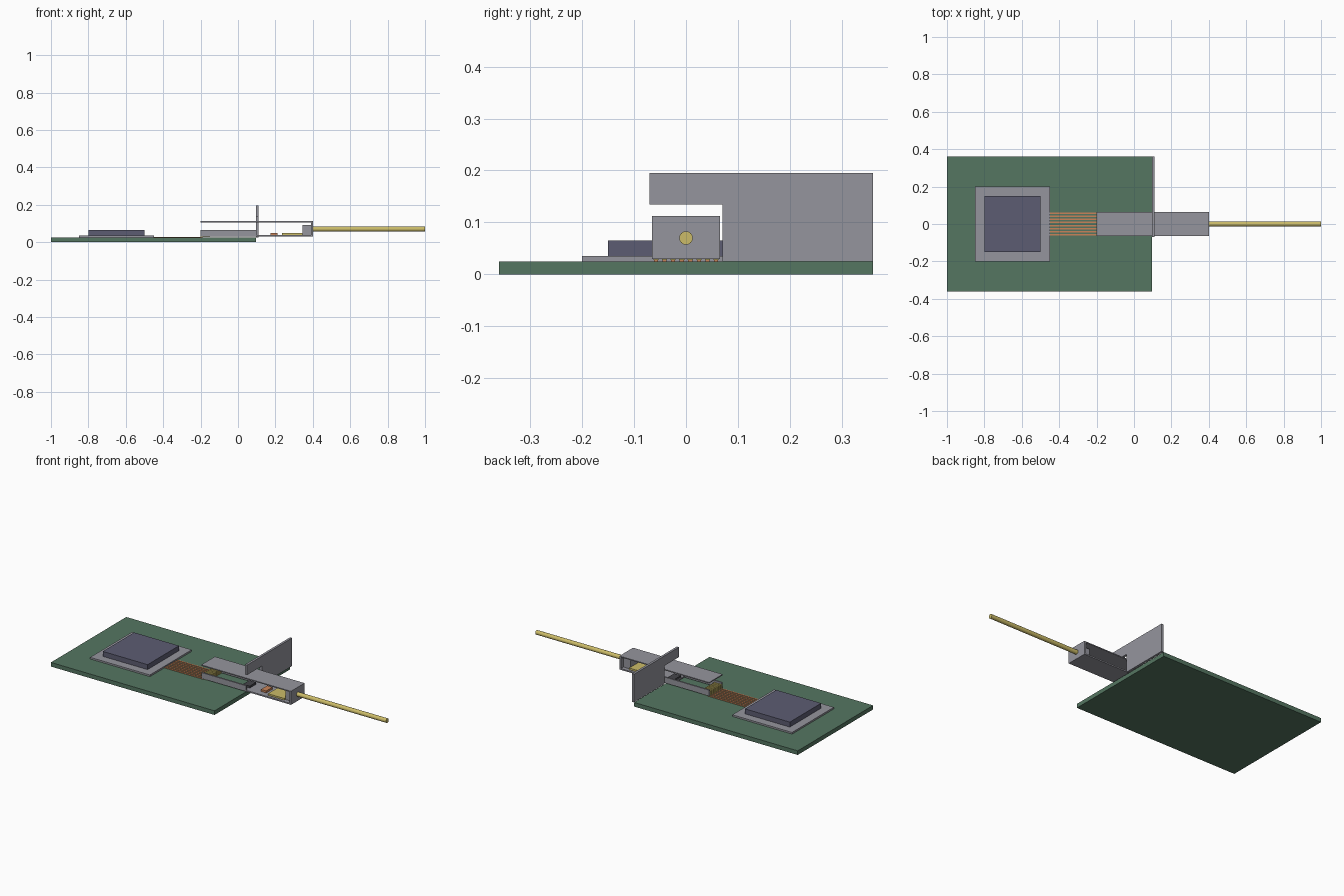
import bpy
import math

cube = bpy.data.objects.get("Cube")
if cube:
    bpy.data.objects.remove(cube, do_unlink=True)


def material(name, r, g, b):
    m = bpy.data.materials.new(name)
    m.use_nodes = True
    m.diffuse_color = (r, g, b, 1)
    m.node_tree.nodes["Principled BSDF"].inputs["Base Color"].default_value = (r, g, b, 1)
    return m


green = material("board green", 0.09, 0.18, 0.12)
grey = material("metal grey", 0.30, 0.30, 0.34)
slate = material("chip slate", 0.107, 0.107, 0.168)
gold = material("gold", 0.60, 0.50, 0.14)
copper = material("copper", 0.58, 0.23, 0.10)
dark = material("dark component", 0.06, 0.06, 0.07)


def finish(name, mat):
    ob = bpy.context.object
    ob.name = name
    ob.data.materials.append(mat)
    return ob


def box(name, mat, x, y, z):
    """Box from (low, high) ranges on each axis."""
    ranges = (x, y, z)
    bpy.ops.mesh.primitive_cube_add(size=1, location=[sum(r) / 2 for r in ranges])
    ob = finish(name, mat)
    for v in ob.data.vertices:
        v.co = [c * (r[1] - r[0]) for c, r in zip(v.co, ranges)]
    return ob


def prism(name, mat, outline, x0, x1):
    """Extrude a (y, z) outline along x."""
    n = len(outline)
    verts = [(x, y, z) for x in (x0, x1) for y, z in outline]
    faces = [list(range(n))[::-1], list(range(n, 2 * n))]
    faces += [(i, (i + 1) % n, (i + 1) % n + n, i + n) for i in range(n)]
    mesh = bpy.data.meshes.new(name)
    mesh.from_pydata(verts, [], faces)
    mesh.materials.append(mat)
    ob = bpy.data.objects.new(name, mesh)
    bpy.context.collection.objects.link(ob)
    return ob


# Circuit board and processor
TOP = 0.025
box("circuit_board", green, (-1, 0.095), (-0.36, 0.36), (0, TOP))
box("chip_substrate", grey, (-0.85, -0.45), (-0.2, 0.2), (TOP, 0.035))
box("chip_die", slate, (-0.8, -0.5), (-0.15, 0.15), (0.035, 0.065))

# Copper traces running to gold contact fingers
for i in range(8):
    y = (i - 3.5) * 0.0165
    box(f"trace_{i}", copper, (-0.45, -0.19), (y - 0.004, y + 0.004), (TOP, 0.028))
    box(f"contact_{i}", gold, (-0.2, -0.15), (y - 0.005, y + 0.005), (0.028, 0.055))

# Receptacle rails
for side, label in ((-1, "right"), (1, "left")):
    ys = sorted((side * 0.056, side * 0.065))
    box(f"rail_{label}", grey, (-0.2, 0.1), ys, (0.03, 0.065))

# Open module shell: floor, lid and end wall
box("module_floor", grey, (0.05, 0.39), (-0.065, 0.065), (0.03, 0.038))
box("module_lid", grey, (-0.2, 0.4), (-0.065, 0.065), (0.106, 0.112))
box("module_end_wall", grey, (0.39, 0.4), (-0.065, 0.065), (0.03, 0.112))

# Components inside the module
box("driver_chip", dark, (0.055, 0.1), (-0.03, 0.03), (0.038, 0.05))
box("laser_chip", copper, (0.175, 0.21), (-0.03, 0.03), (0.038, 0.05))
box("lens_plate", gold, (0.235, 0.345), (-0.05, 0.05), (0.038, 0.048))
box("fibre_ferrule", grey, (0.345, 0.39), (-0.04, 0.04), (0.038, 0.092))

# Faceplate with an arm bridging over the module
prism("faceplate", grey,
      [(0.36, TOP), (0.36, 0.195), (-0.07, 0.195), (-0.07, 0.135), (0.07, 0.135), (0.07, TOP)],
      0.096, 0.11)

# Optical fibre
bpy.ops.mesh.primitive_cylinder_add(vertices=24, radius=0.013, depth=0.61,
                                    location=(0.695, 0, 0.07), rotation=(0, math.pi / 2, 0))
finish("optical_fibre", gold)
bpy.ops.object.shade_smooth_by_angle()
